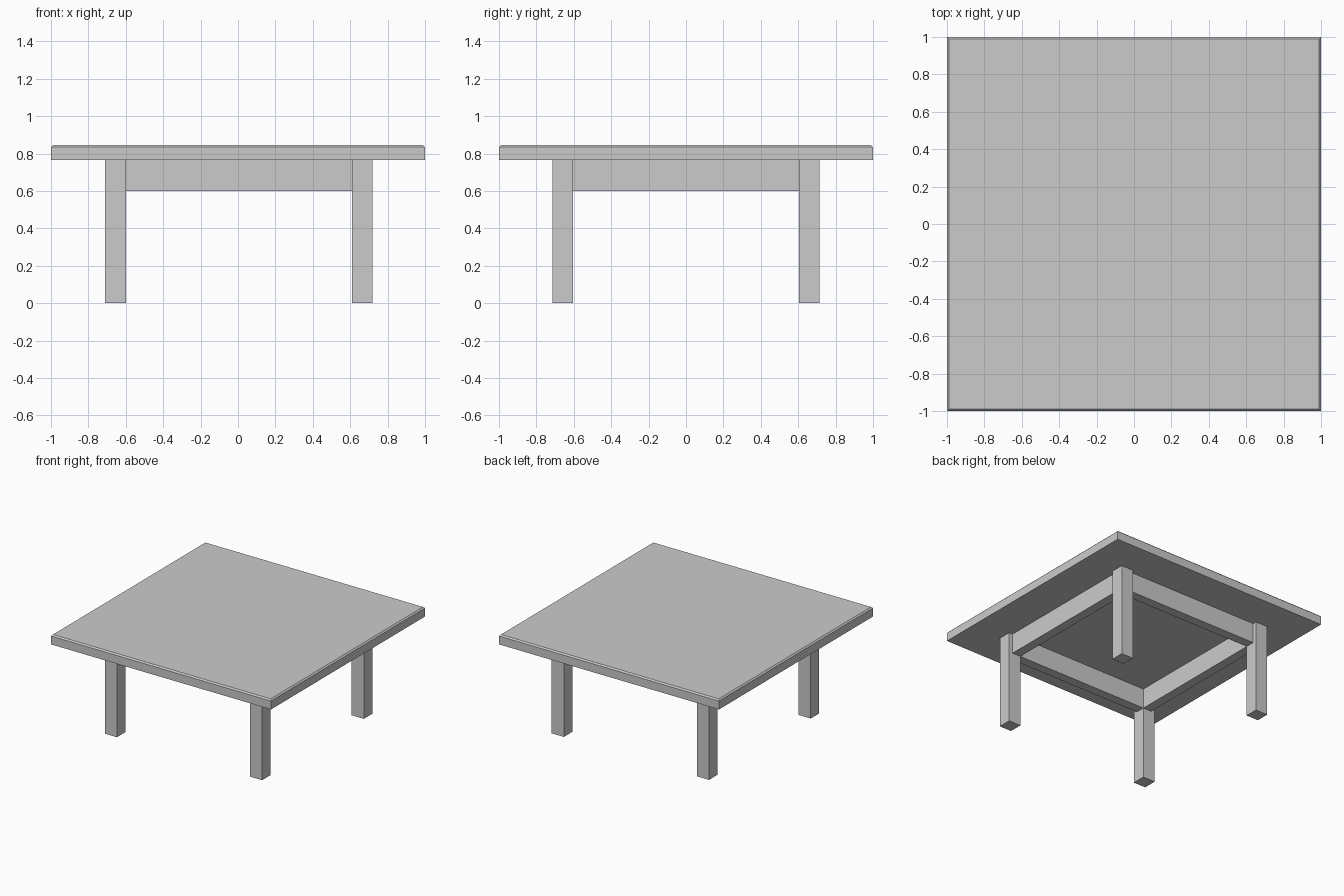
import bpy
import bmesh
from mathutils import Matrix, Vector

cube = bpy.data.objects.get("Cube")
if cube:
    bpy.data.objects.remove(cube, do_unlink=True)

grey = bpy.data.materials.new("light_grey")
grey.use_nodes = True
colour = (0.6, 0.6, 0.6, 1)
grey.diffuse_color = colour
grey.node_tree.nodes["Principled BSDF"].inputs["Base Color"].default_value = colour


def box(name, low, high, chamfer=0):
    """Box between two corners, optionally with chamfered top edges."""
    low, high = Vector(low), Vector(high)
    bm = bmesh.new()
    place = Matrix.Translation((low + high) / 2) @ Matrix.Diagonal((*(high - low), 1))
    bmesh.ops.create_cube(bm, size=1, matrix=place)
    if chamfer:
        top = [e for e in bm.edges if all(v.co.z > high.z - 0.001 for v in e.verts)]
        bmesh.ops.bevel(bm, geom=top, offset=chamfer, segments=1, affect='EDGES')
    mesh = bpy.data.meshes.new(name)
    bm.to_mesh(mesh)
    bm.free()
    mesh.materials.append(grey)
    obj = bpy.data.objects.new(name, mesh)
    bpy.context.collection.objects.link(obj)
    return obj


under = 0.765            # underside of the top
apron_low = 0.6
mid = 0.005              # the base sits slightly off centre in x
inner, outer = 0.605, 0.715
apron_outer = 0.682

# Table top
box("table_top", (-1, -1, under), (1, 1, 0.845), chamfer=0.011)

# Legs
for side, sx in (("left", 1), ("right", -1)):
    for end, sy in (("front", -1), ("back", 1)):
        xs = sorted((mid + sx * inner, mid + sx * outer))
        ys = sorted((sy * inner, sy * outer))
        box(f"{end}_{side}_leg", (xs[0], ys[0], 0), (xs[1], ys[1], under))

# Aprons, flush with the inner faces of the legs
for end, s in (("front", -1), ("back", 1)):
    ys = sorted((s * inner, s * apron_outer))
    box(f"{end}_apron", (mid - inner, ys[0], apron_low), (mid + inner, ys[1], under))
for side, s in (("right", -1), ("left", 1)):
    xs = sorted((mid + s * inner, mid + s * apron_outer))
    box(f"{side}_apron", (xs[0], -inner, apron_low), (xs[1], inner, under))
